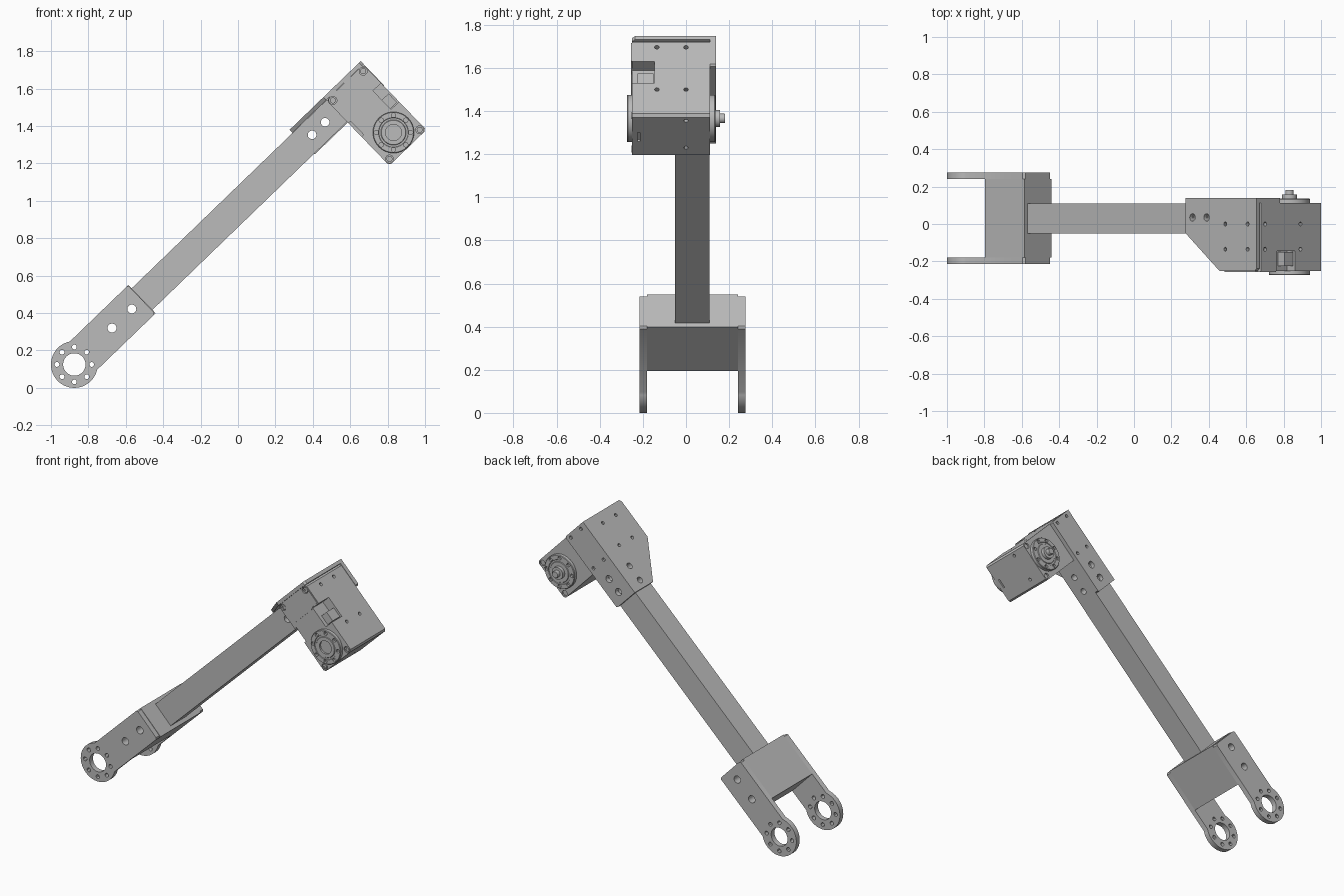
import bpy, bmesh, math
from mathutils import Matrix, Vector

cube = bpy.data.objects.get("Cube")
if cube:
    bpy.data.objects.remove(cube, do_unlink=True)

metal = bpy.data.materials.new("grey_metal")
metal.use_nodes = True
GREY = (0.5, 0.5, 0.5, 1)
metal.diffuse_color = GREY
metal.node_tree.nodes["Principled BSDF"].inputs["Base Color"].default_value = GREY

# Parts are modelled along the arm: x runs from fork to motor, z across it
PLACE = Matrix.Translation((-0.875, 0, 0.125)) @ Matrix.Rotation(math.radians(-44), 4, 'Y')
MID = 0.03      # depth of the arm's centre line


def make(name, bm):
    bmesh.ops.recalc_face_normals(bm, faces=bm.faces)
    me = bpy.data.meshes.new(name)
    bm.to_mesh(me)
    bm.free()
    me.materials.append(metal)
    ob = bpy.data.objects.new(name, me)
    bpy.context.collection.objects.link(ob)
    ob.matrix_world = PLACE
    return ob


def prism(name, pts, lo, hi, axis='Y'):
    """Extrude an outline: along Y the points are (x, z), along Z they are (x, y)."""
    bm = bmesh.new()
    at = lambda p, h: (p[0], h, p[1]) if axis == 'Y' else (p[0], p[1], h)
    f = bm.faces.new([bm.verts.new(at(p, lo)) for p in pts])
    ext = bmesh.ops.extrude_face_region(bm, geom=[f])
    step = Vector(at((0, 0), hi - lo))
    bmesh.ops.translate(bm, vec=step, verts=[v for v in ext["geom"] if isinstance(v, bmesh.types.BMVert)])
    return make(name, bm)


def box(name, x0, x1, y0, y1, z0, z1, chamfer=0):
    c = chamfer
    pts = [(x0, z0), (x1, z0), (x1, z1), (x0, z1)]
    if c:
        pts = [(x0 + c, z0), (x1 - c, z0), (x1, z0 + c), (x1, z1 - c),
               (x1 - c, z1), (x0 + c, z1), (x0, z1 - c), (x0, z0 + c)]
    return prism(name, pts, y0, y1)


def rod(name, centre, r, length, axis='Y', sides=24):
    bm = bmesh.new()
    turn = {'X': Matrix.Rotation(math.pi / 2, 4, 'Y'), 'Y': Matrix.Rotation(math.pi / 2, 4, 'X'),
            'Z': Matrix.Identity(4)}[axis]
    bmesh.ops.create_cone(bm, cap_ends=True, segments=sides, radius1=r, radius2=r,
                          depth=length, matrix=Matrix.Translation(centre) @ turn)
    return make(name, bm)


def lathe(name, centre, profile, facing):
    """Spin (radius, height) points about the depth axis."""
    bm = bmesh.new()
    x, y, z = centre
    vs = [bm.verts.new((x + r, y + facing * h, z)) for r, h in profile]
    es = [bm.edges.new(p) for p in zip(vs, vs[1:])]
    bmesh.ops.spin(bm, geom=vs + es, cent=centre, axis=(0, 1, 0), angle=math.tau, steps=40)
    bmesh.ops.remove_doubles(bm, verts=bm.verts, dist=0.0001)
    return make(name, bm)


def cut(ob, cutters):
    for c in cutters:
        m = ob.modifiers.new("cut", 'BOOLEAN')
        m.operation, m.solver, m.object = 'DIFFERENCE', 'EXACT', c
    dg = bpy.context.evaluated_depsgraph_get()
    me = bpy.data.meshes.new_from_object(ob.evaluated_get(dg))
    ob.modifiers.clear()
    ob.data = me
    for c in set(cutters):
        bpy.data.objects.remove(c, do_unlink=True)


def ring(cx, cz, radius, n=8):
    for i in range(n):
        a = math.tau * i / n + math.radians(45)
        a += math.radians(1)
        yield cx + radius * math.cos(a), cz + radius * math.sin(a)


# Fork: two round-ended tines joined by a solid block
W, R = 0.105, 0.125
a0 = math.asin(W / R)
outline = [(R * math.cos(a), R * math.sin(a))
           for a in (a0 + (math.tau - 2 * a0) * i / 36 for i in range(37))]
outline += [(0.49, -W), (0.5, -W + 0.01), (0.5, W - 0.01), (0.49, W)]
for side, y0 in (("front", -0.215), ("back", 0.24)):
    tine = prism(side + "_fork_tine", outline, y0, y0 + 0.035)
    holes = [rod("hole", (0, MID, 0), 0.06, 1, sides=36)]
    holes += [rod("hole", (x, MID, z), 0.013, 1, sides=12) for x, z in ring(0, 0, 0.093)]
    holes += [rod("hole", (x, MID, 0), 0.024, 1) for x in (0.28, 0.427)]
    cut(tine, holes)
block = box("fork_block", 0.21, 0.503, -0.18, 0.24, -W, W)
cut(block, [rod("hole", (x, MID, 0), 0.024, 1) for x in (0.28, 0.427)])

# Square arm, drilled both ways near the motor end
arm = box("arm_beam", 0.5, 1.955, MID - 0.08, MID + 0.08, -0.08, 0.08)
cut(arm, [rod("hole", (x, MID, 0), 0.023, 1) for x in (1.767, 1.864)]
    + [rod("hole", (x, MID, 0), 0.02, 1, 'Z') for x in (1.75, 1.855)])

# Angle bracket: top plate with a cut corner, and a back plate
top = prism("bracket_top_plate", [(1.7, 0.14), (1.7, -0.05), (1.95, -0.25), (2.215, -0.25),
                                  (2.228, -0.237), (2.228, 0.14)], 0.081, 0.103, 'Z')
cut(top, [rod("hole", (x, 0.035, 0.1), 0.02, 0.2, 'Z') for x in (1.75, 1.855)]
    + [rod("hole", (x, y, 0.1), 0.011, 0.2, 'Z', 12) for x in (1.994, 2.16) for y in (0, -0.135)])
back = box("bracket_back_plate", 1.7, 2.228, 0.112, 0.14, -0.085, 0.103, 0.008)
cut(back, [rod("hole", (x, 0.1, 0), 0.023, 0.4) for x in (1.767, 1.864)]
    + [rod("hole", (x, 0.14, z), 0.011, 0.03, sides=12) for x in (1.974, 2.203) for z in (0.057, -0.05)])

# Motor body with side notches and screw holes
X0, X1, Z0, Z1 = 1.95, 2.225, -0.405, 0.08
HUB = (2.089, -0.293)
CORNERS = [(x, z) for x in (1.975, 2.2) for z in (-0.38, 0.055)]
body = box("motor_body", X0, X1, -0.25, 0.112, Z0, Z1, 0.012)
notches = [box("notch", 2.165, 2.3, -0.3, -0.145, -0.195, -0.057),
           box("notch", 1.9, 1.966, -0.3, -0.2, -0.19, -0.09),
           box("slot", 2.05, 2.11, -0.224, -0.214, -0.5, -0.39)]
notches += [rod("hole", (X1, y, z), 0.011, 0.04, 'X', 12) for y in (0, -0.135) for z in (0.035, -0.237)]
notches += [rod("hole", (x, 0, Z0), 0.01, 0.04, 'Z', 12) for x in (2.01, 2.19)]
notches += [rod("screw_recess", (x, -0.25, z), 0.021, 0.02, sides=20) for x, z in CORNERS]
notches += [rod("screw_recess", (x, 0.112, z), 0.018, 0.02, sides=16) for x, z in CORNERS[::2]]
cut(body, notches)
for i, (x, z) in enumerate(CORNERS):
    screw = rod(f"motor_screw_{i + 1}", (x, -0.245, z), 0.016, 0.014, sides=16)
    cut(screw, [rod("socket", (x, -0.252, z), 0.008, 0.012, sides=6)])

# Connector plug sitting low in the open notch
box("connector_plug", 2.16, 2.215, -0.225, -0.15, -0.19, -0.125)

# Thin front cover with a clipped lower edge
cover = prism("front_cover", [(1.953, -0.03), (1.985, -0.062), (2.15, -0.062), (2.18, -0.05), (2.222, -0.05),
                              (2.222, 0.066), (2.21, 0.078), (1.965, 0.078), (1.953, 0.066)],
              -0.256, -0.25)
cut(cover, [rod("hole", (x, -0.25, z), 0.021, 0.05, sides=20) for x, z in CORNERS[1::2]])

# Output hubs: dished at the front, with a stepped shaft at the back
rim = [(0.065, 0.024), (0.068, 0.02), (0.078, 0.02), (0.08, 0.024), (0.107, 0.024), (0.11, 0.02), (0.11, -0.01)]
front_hub = lathe("front_hub", (HUB[0], -0.25, HUB[1]),
                  [(0, -0.01), (0, 0.012), (0.043, 0.012), (0.043, 0.024)] + rim + [(0, -0.01)], -1)
back_hub = lathe("back_hub", (HUB[0], 0.112, HUB[1]),
                 [(0, -0.01), (0, 0.07), (0.02, 0.07), (0.022, 0.067), (0.022, 0.046), (0.04, 0.046),
                  (0.04, 0.024)] + rim + [(0, -0.01)], 1)
for hub, y in ((front_hub, -0.274), (back_hub, 0.136)):
    cut(hub, [rod("hole", (x, y, z), 0.012, 0.03, sides=12) for x, z in ring(*HUB, 0.092)])

# Smooth the round walls, keep edges crisp
for ob in bpy.context.collection.objects:
    if ob.type == 'MESH' and metal.name in ob.data.materials:
        bpy.ops.object.select_all(action='DESELECT')
        ob.select_set(True)
        bpy.context.view_layer.objects.active = ob
        bpy.ops.object.shade_smooth_by_angle(angle=math.radians(30))
